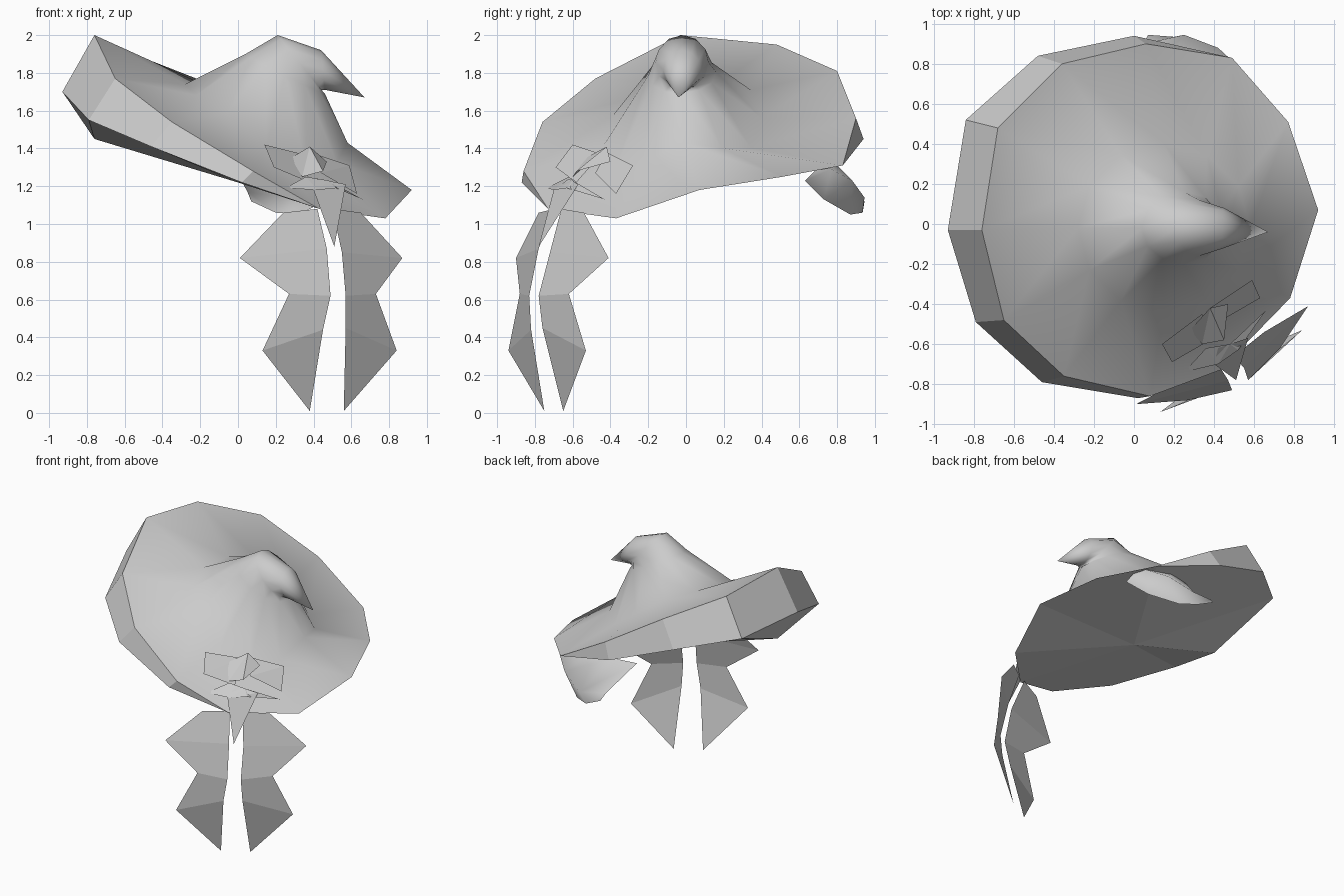
import bpy, bmesh, math
from mathutils import Vector

cube = bpy.data.objects.get("Cube")
if cube:
    bpy.data.objects.remove(cube, do_unlink=True)

SIDES = 12
grey = bpy.data.materials.new("light grey cloth")
grey.use_nodes = True
colour = (0.6, 0.6, 0.6, 1)
grey.diffuse_color = colour
grey.node_tree.nodes["Principled BSDF"].inputs["Base Color"].default_value = colour


def finish(name, bm, smooth=False, recalc=True):
    """Turn a bmesh into a named object with the cloth material."""
    bmesh.ops.remove_doubles(bm, verts=bm.verts[:], dist=0.0005)
    if recalc:
        bmesh.ops.recalc_face_normals(bm, faces=bm.faces[:])
    for face in bm.faces:
        face.smooth = smooth
    mesh = bpy.data.meshes.new(name)
    bm.to_mesh(mesh)
    bm.free()
    mesh.materials.append(grey)
    obj = bpy.data.objects.new(name, mesh)
    bpy.context.collection.objects.link(obj)


def loft(bm, rings, closed=True, tip=None):
    """Bridge rings of equal length, optionally closing on a tip point."""
    rows = [[bm.verts.new(p) for p in ring] for ring in rings]
    count = len(rows[0])
    last = count if closed else count - 1
    for lower, upper in zip(rows, rows[1:]):
        for i in range(last):
            j = (i + 1) % count
            bm.faces.new((lower[i], lower[j], upper[j], upper[i]))
    if tip is not None:
        end = bm.verts.new(tip)
        for i in range(last):
            bm.faces.new((rows[-1][i], rows[-1][(i + 1) % count], end))


def sheet(name, points):
    """A single flat piece of cloth."""
    bm = bmesh.new()
    bm.faces.new([bm.verts.new(p) for p in points])
    bmesh.ops.triangulate(bm, faces=bm.faces[:])
    finish(name, bm, recalc=False)


def strip(name, rows, smooth=False):
    """A piece of cloth bridged between matching rows of points."""
    bm = bmesh.new()
    loft(bm, rows, closed=False)
    finish(name, bm, smooth=smooth, recalc=False)


# Rim outlines, starting at the raised side and running round the back
outer = [Vector(p) for p in (
    (-.93, -.03, 1.7), (-.84, .52, 1.68), (-.48, .84, 1.62), (0, .94, 1.45),
    (.49, .83, 1.31), (.77, .51, 1.25), (.92, .07, 1.18), (.78, -.37, 1.03),
    (.43, -.73, 1.08), (.02, -.87, 1.22), (-.46, -.79, 1.41), (-.79, -.49, 1.55))]
upper = [p.copy() for p in outer]
raised = {0: (-.76, -.03, 2), 1: (-.68, .48, 1.95), 2: (-.36, .8, 1.81),
          3: (.06, .9, 1.56), 9: (.08, -.86, 1.28), 10: (-.35, -.76, 1.54),
          11: (-.65, -.48, 1.77)}
for index, point in raised.items():
    upper[index] = Vector(point)

# Underside edge drops to a single corner on the raised side
under = [p.copy() for p in outer]
under[0] = Vector((-.76, -.03, 1.45))

# Brim: faceted edge band and shallow pointed underside
bm = bmesh.new()
loft(bm, [upper, outer, under], tip=(0, 0, 1.22))
bmesh.ops.dissolve_degenerate(bm, dist=0.0005, edges=bm.edges[:])
finish("brim", bm)


# Crown: smooth surface rising from the rim to a bent point
def crown_ring(left, right, width, tilt=0, sag=0):
    """Slanted ellipse between a left and a right (x, z) point."""
    ring = []
    for i in range(SIDES):
        a = math.tau * i / SIDES
        t = (1 - math.cos(a)) / 2
        y = width * math.sin(a)
        drop = sag * (t * math.sin(a)) ** 2
        ring.append((left[0] + (right[0] - left[0]) * t, y - .02,
                     left[1] + (right[1] - left[1]) * t + tilt * y - drop))
    return ring


bm = bmesh.new()
loft(bm, [upper,
          crown_ring((-.28, 1.74), (.58, 1.43), .42, .18, .4),
          crown_ring((.04, 1.9), (.46, 1.69), .18, .05),
          crown_ring((.21, 2), (.44, 1.71), .14),
          crown_ring((.44, 1.92), (.46, 1.71), .1)],
     tip=(.67, -.04, 1.67))
finish("crown", bm, smooth=True)

# Hanging ribbons: two long edges from top to point
strip("right_ribbon", [
    [(.24, -.78, 1.06), (.01, -.9, .82), (.27, -.88, .63),
     (.13, -.94, .33), (.38, -.75, .01)],
    [(.42, -.7, 1.08), (.47, -.78, .87), (.49, -.83, .62),
     (.45, -.82, .44), (.38, -.75, .01)]])
strip("left_ribbon", [
    [(.5, -.66, 1.08), (.55, -.72, .85), (.57, -.78, .62),
     (.57, -.76, .45), (.56, -.65, .01)],
    [(.65, -.54, 1.06), (.87, -.41, .82), (.73, -.62, .63),
     (.84, -.53, .33), (.56, -.65, .01)]])

# Bow: two loops, knot, pleat and pointed tail
sheet("right_bow_loop", [(.14, -.6, 1.42), (.19, -.69, 1.3),
                         (.38, -.58, 1.22), (.34, -.45, 1.37)])
sheet("left_bow_loop", [(.38, -.42, 1.38), (.44, -.48, 1.27),
                        (.63, -.37, 1.16), (.59, -.28, 1.31)])
sheet("bow_knot", [(.28, -.53, 1.35), (.34, -.6, 1.25),
                   (.45, -.58, 1.28), (.47, -.4, 1.33), (.38, -.42, 1.41)])
sheet("bow_pleat", [(.25, -.74, 1.19), (.42, -.7, 1.18), (.52, -.63, 1.19),
                    (.66, -.43, 1.13), (.48, -.6, 1.23), (.36, -.62, 1.25)])
sheet("bow_tail", [(.4, -.7, 1.18), (.51, -.78, .88), (.57, -.57, 1.21),
                   (.42, -.62, 1.24)])

# Rounded flap under the back of the brim: lower edge, bulge and hinge rows
strip("back_flap", [
    [(.6, .63, 1.23), (.48, .73, 1.13), (.32, .87, 1.05),
     (.2, .935, 1.06), (.07, .945, 1.12)],
    [(.58, .68, 1.28), (.54, .77, 1.29), (.42, .88, 1.23),
     (.25, .945, 1.14), (.05, .9, 1.17)],
    [(.55, .6, 1.32), (.42, .68, 1.34), (.28, .75, 1.36),
     (.12, .72, 1.35), (-.03, .64, 1.32)]], smooth=True)
